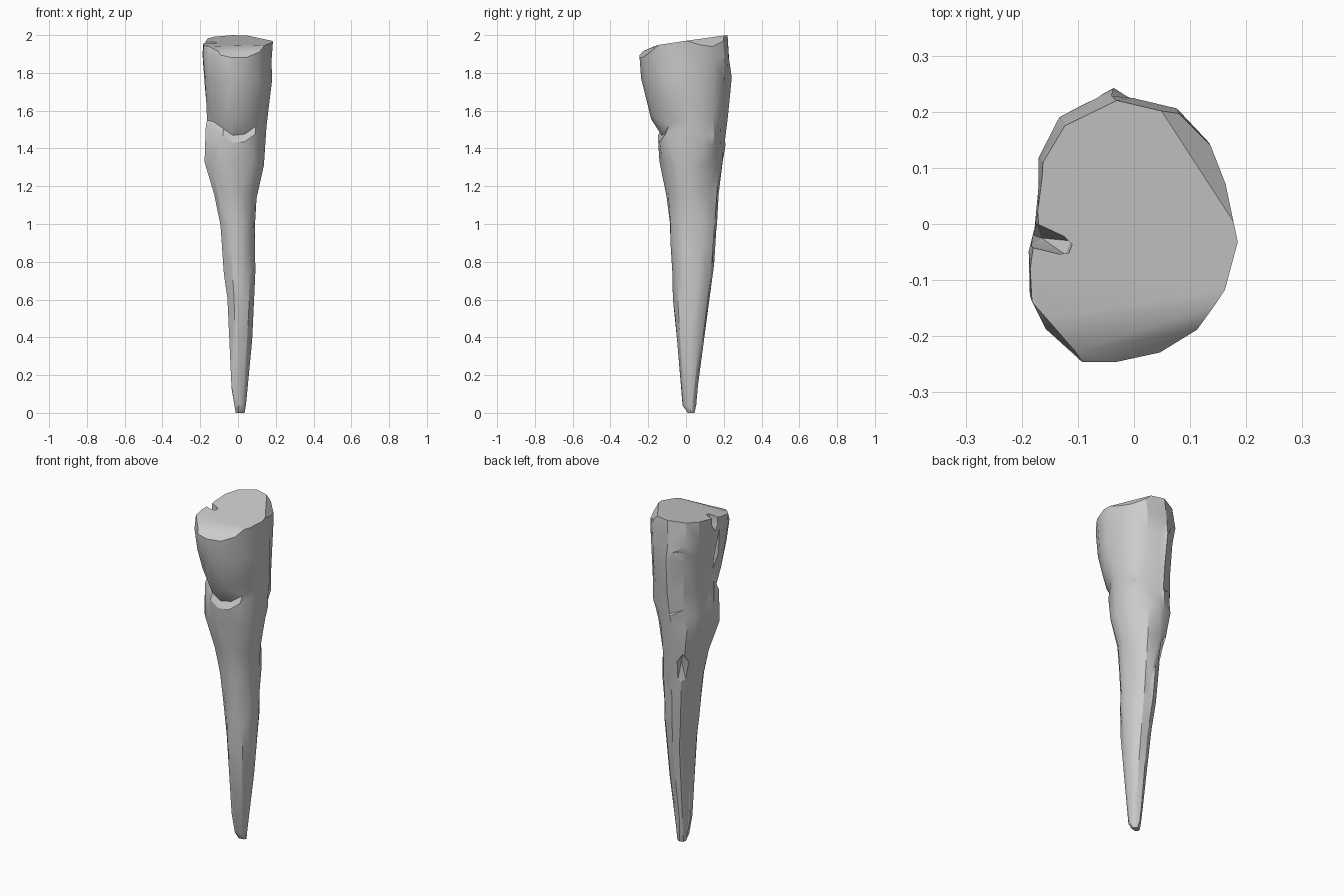
import bpy, bmesh, math, random
from mathutils import Vector, Euler

if "Cube" in bpy.data.objects:
    bpy.data.objects.remove(bpy.data.objects["Cube"])

random.seed(7)

# Plan outline at the head, counter-clockwise
OUTLINE = [(.193, -.02), (.17, .09), (.14, .16), (.08, .22), (.0, .24), (-.04, .25),
           (-.13, .20), (-.17, .13), (-.18, .08), (-.175, .0), (-.188, -.04),
           (-.195, -.13), (-.16, -.19), (-.09, -.245), (-.03, -.25), (.05, -.23),
           (.12, -.19), (.17, -.115)]

# Levels: z, x min, x max, y min, y max
RINGS = [(0, -.012, .035, .01, .045), (.04, -.02, .042, -.018, .054),
         (.15, -.035, .052, -.03, .065), (.4, -.046, .076, -.05, .1),
         (.62, -.06, .086, -.07, .133), (.75, -.08, .095, -.073, .145),
         (.87, -.085, .092, -.08, .155), (1.0, -.095, .095, -.09, .167),
         (1.15, -.13, .104, -.108, .178), (1.33, -.175, .14, -.145, .2),
         (1.41, -.168, .152, -.155, .21), (1.45, -.165, .158, -.138, .212),
         (1.58, -.165, .172, -.19, .222), (1.77, -.183, .186, -.243, .24),
         (1.88, -.195, .188, -.25, .235), (2.06, -.18, .192, -.252, .215)]

bm = bmesh.new()
loops = []
for i, (z, x0, x1, y0, y1) in enumerate(RINGS):
    loop = []
    for px, py in OUTLINE:
        u, v = (px + .195) / .388, (py + .25) / .5
        x, y = x0 + u * (x1 - x0), y0 + v * (y1 - y0)
        dz = 0
        if 1 < i < len(RINGS) - 1:
            k = random.uniform(.94, 1.02)
            cx, cy = (x0 + x1) / 2, (y0 + y1) / 2
            x, y = cx + (x - cx) * k, cy + (y - cy) * k
            dz = random.uniform(-.02, .02)
            # the underside of the front bulge dips to a V at the middle
            if 1.4 < z < 1.6 and v < .5:
                dz = .1 * min(1, abs(x) / .14) - (.04 if z > 1.5 else 0)
        loop.append(bm.verts.new((x, y, z + dz)))
    loops.append(loop)
n = len(OUTLINE)
for a, b in zip(loops, loops[1:]):
    for j in range(n):
        k = (j + 1) % n
        bm.faces.new((a[j], a[k], b[k], b[j]))
bm.faces.new(loops[0][::-1])
bm.faces.new(loops[-1])
bmesh.ops.triangulate(bm, faces=[f for f in bm.faces if len(f.verts) == 4])


def slice_off(p, q, r):
    """Cut away everything above the plane through three points."""
    p, q, r = Vector(p), Vector(q), Vector(r)
    no = (q - p).cross(r - p).normalized()
    if no.z < 0:
        no = -no
    geom = bm.verts[:] + bm.edges[:] + bm.faces[:]
    res = bmesh.ops.bisect_plane(bm, geom=geom, plane_co=p, plane_no=no, clear_outer=True)
    edges = [e for e in res['geom_cut'] if isinstance(e, bmesh.types.BMEdge)]
    bmesh.ops.contextual_create(bm, geom=edges)


# Sloping broken top and its chamfers
slice_off((-.18, 0, 1.965), (.19, 0, 1.97), (0, .22, 2.0))
slice_off((-.2, -.17, 1.94), (.2, -.17, 1.94), (0, -.25, 1.905))
slice_off((.193, -.02, 1.967), (.04, .215, 2.0), (.15, .15, 1.92))
slice_off((-.175, -.15, 1.94), (-.09, -.245, 1.905), (-.165, -.19, 1.86))
slice_off((.05, -.172, 1.94), (.135, -.155, 1.94), (.08, -.215, 1.89))
bmesh.ops.recalc_face_normals(bm, faces=bm.faces)

mesh = bpy.data.meshes.new("stone_spike")
bm.to_mesh(mesh)
bm.free()
spike = bpy.data.objects.new("stone_spike", mesh)
bpy.context.collection.objects.link(spike)


# Chips and cracks: faceted cutters (centre, half sizes, rotation in degrees)
CHIPS = [((-.165, -.025, 1.97), (.07, .025, .1), (0, 0, -20)),     # notch in the rim
         ((-.185, -.03, 1.62), (.035, .018, .28), (4, 0, 0)),     # crack below the notch
         ((.075, .18, .80), (.08, .065, .075), (0, 0, -25)),      # bite out of the back
         ((.085, -.225, 1.70), (.03, .025, .055), (0, 30, 0)),    # front chip
         ((.10, -.105, 1.24), (.07, .035, .03), (0, -35, 45)),    # step on the right front
         ((.165, .12, 1.25), (.04, .03, .07), (25, 0, 0)),        # right side chip
         ((-.05, -.075, .76), (.018, .02, .13), (0, 0, 0)),       # lower front crack
         ((-.10, .215, 1.80), (.06, .02, .04), (0, 0, 30)),       # back chip
         ((-.085, .15, 1.08), (.04, .04, .12), (0, 0, 30))]       # back hollow
for i, (loc, size, rot) in enumerate(CHIPS):
    cb = bmesh.new()
    bmesh.ops.create_icosphere(cb, subdivisions=1, radius=1)
    mat = Euler([math.radians(a) for a in rot]).to_matrix()
    for v in cb.verts:
        v.co = mat @ Vector([c * s for c, s in zip(v.co, size)]) + Vector(loc)
    cm = bpy.data.meshes.new("chip_cutter")
    cb.to_mesh(cm)
    cb.free()
    cutter = bpy.data.objects.new("chip_cutter", cm)
    bpy.context.collection.objects.link(cutter)
    cutter.hide_render = True
    cutter.hide_set(True)
    mod = spike.modifiers.new("chip", 'BOOLEAN')
    mod.operation = 'DIFFERENCE'
    mod.solver = 'EXACT'
    mod.object = cutter

# Merge small facets into broad, irregular rock planes
dec = spike.modifiers.new("broad_planes", 'DECIMATE')
dec.ratio = .62

# Apply the carving and remove the cutters
bpy.context.view_layer.objects.active = spike
spike.select_set(True)
for m in list(spike.modifiers):
    bpy.ops.object.modifier_apply(modifier=m.name)
for o in list(bpy.data.objects):
    if o.name.startswith("chip_cutter"):
        bpy.data.objects.remove(o)
bpy.ops.object.shade_smooth_by_angle(angle=math.radians(28))
